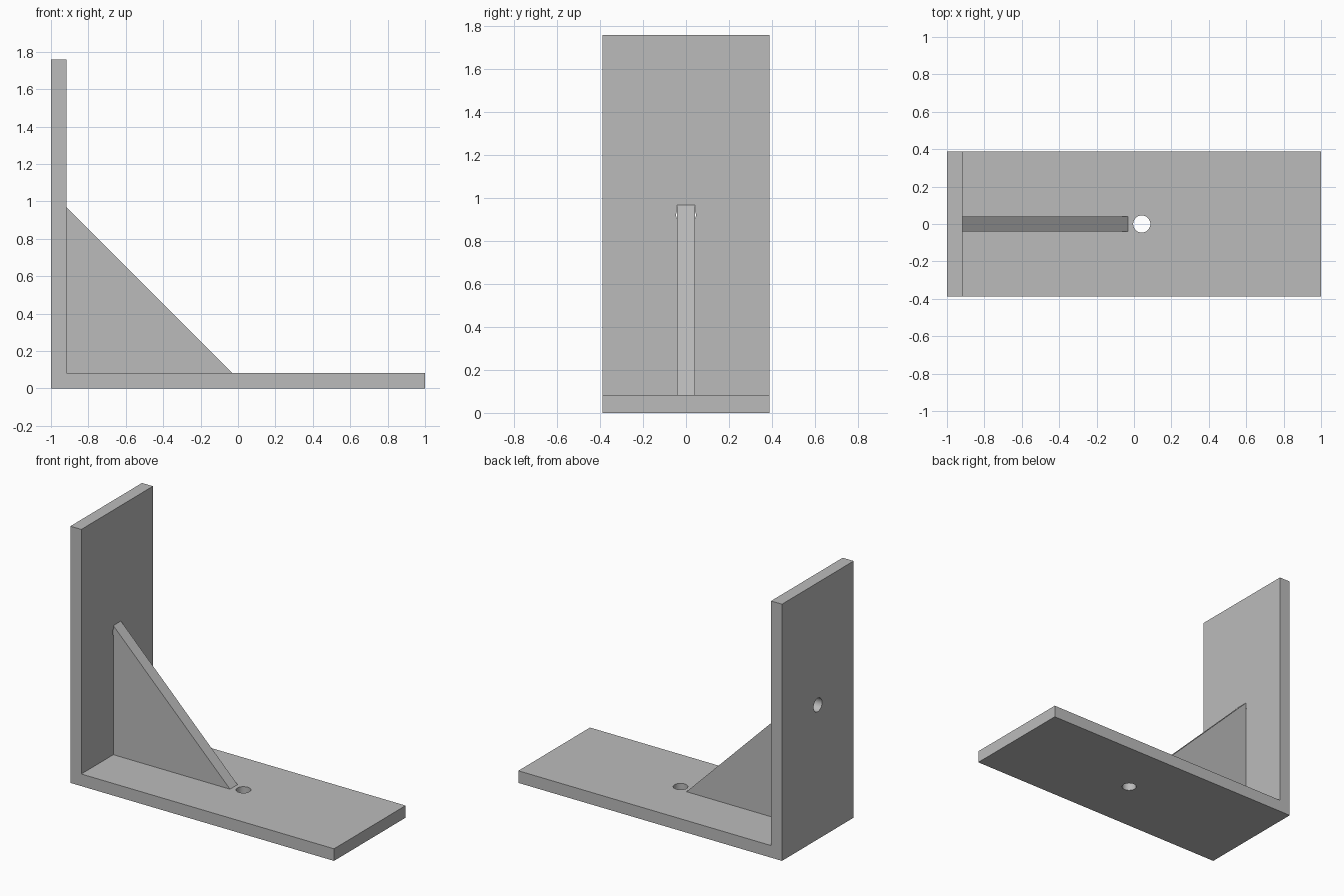
import bpy
import math

if "Cube" in bpy.data.objects:
    bpy.data.objects.remove(bpy.data.objects["Cube"], do_unlink=True)

HEIGHT, THICK, HALF_DEPTH = 1.76, 0.083, 0.388
INNER_X = -1 + THICK
GUSSET_LEG, GUSSET_HALF = 0.885, 0.041
HOLE_RADIUS = 0.046

grey = bpy.data.materials.new("plain_grey")
grey.use_nodes = True
grey.diffuse_color = (0.5, 0.5, 0.5, 1)
grey.node_tree.nodes["Principled BSDF"].inputs["Base Color"].default_value = (0.5, 0.5, 0.5, 1)


def extrude_profile(name, points, half):
    """Extrude an x-z outline (counter-clockwise from the front) along y."""
    n = len(points)
    verts = [(x, y, z) for y in (-half, half) for x, z in points]
    faces = [list(range(n)), list(range(2 * n - 1, n - 1, -1))]
    faces += [(i, i + n, (i + 1) % n + n, (i + 1) % n) for i in range(n)]
    mesh = bpy.data.meshes.new(name)
    mesh.from_pydata(verts, [], faces)
    mesh.materials.append(grey)
    obj = bpy.data.objects.new(name, mesh)
    bpy.context.collection.objects.link(obj)
    return obj


def drill(target, location, rotation):
    """Cut a round screw hole through the target."""
    bpy.ops.mesh.primitive_cylinder_add(vertices=40, radius=HOLE_RADIUS, depth=THICK * 3,
                                        location=location, rotation=rotation)
    cutter = bpy.context.object
    cutter.name = "hole_cutter"
    cutter.hide_render = True
    cutter.data.materials.append(grey)
    mod = target.modifiers.new("hole", "BOOLEAN")
    mod.object = cutter
    mod.operation = "DIFFERENCE"
    mod.solver = "EXACT"
    bpy.context.view_layer.objects.active = target
    bpy.ops.object.modifier_apply(modifier=mod.name)
    bpy.data.objects.remove(cutter, do_unlink=True)


# L-shaped plate with a hole in the middle of each leg
bracket = extrude_profile("bracket_plate", [
    (-1, 0), (1, 0), (1, THICK), (INNER_X, THICK), (INNER_X, HEIGHT), (-1, HEIGHT)], HALF_DEPTH)
drill(bracket, ((1 + INNER_X) / 2, 0, THICK / 2), (0, 0, 0))
drill(bracket, (-1 + THICK / 2, 0, (HEIGHT + THICK) / 2), (0, math.pi / 2, 0))

# Triangular stiffening rib in the corner
extrude_profile("gusset", [
    (INNER_X, THICK), (INNER_X + GUSSET_LEG, THICK), (INNER_X, THICK + GUSSET_LEG)], GUSSET_HALF)

# Smooth hole walls, crisp plate edges
bpy.ops.object.select_all(action="DESELECT")
bracket.select_set(True)
bpy.context.view_layer.objects.active = bracket
bpy.ops.object.shade_smooth_by_angle(angle=math.radians(30))
